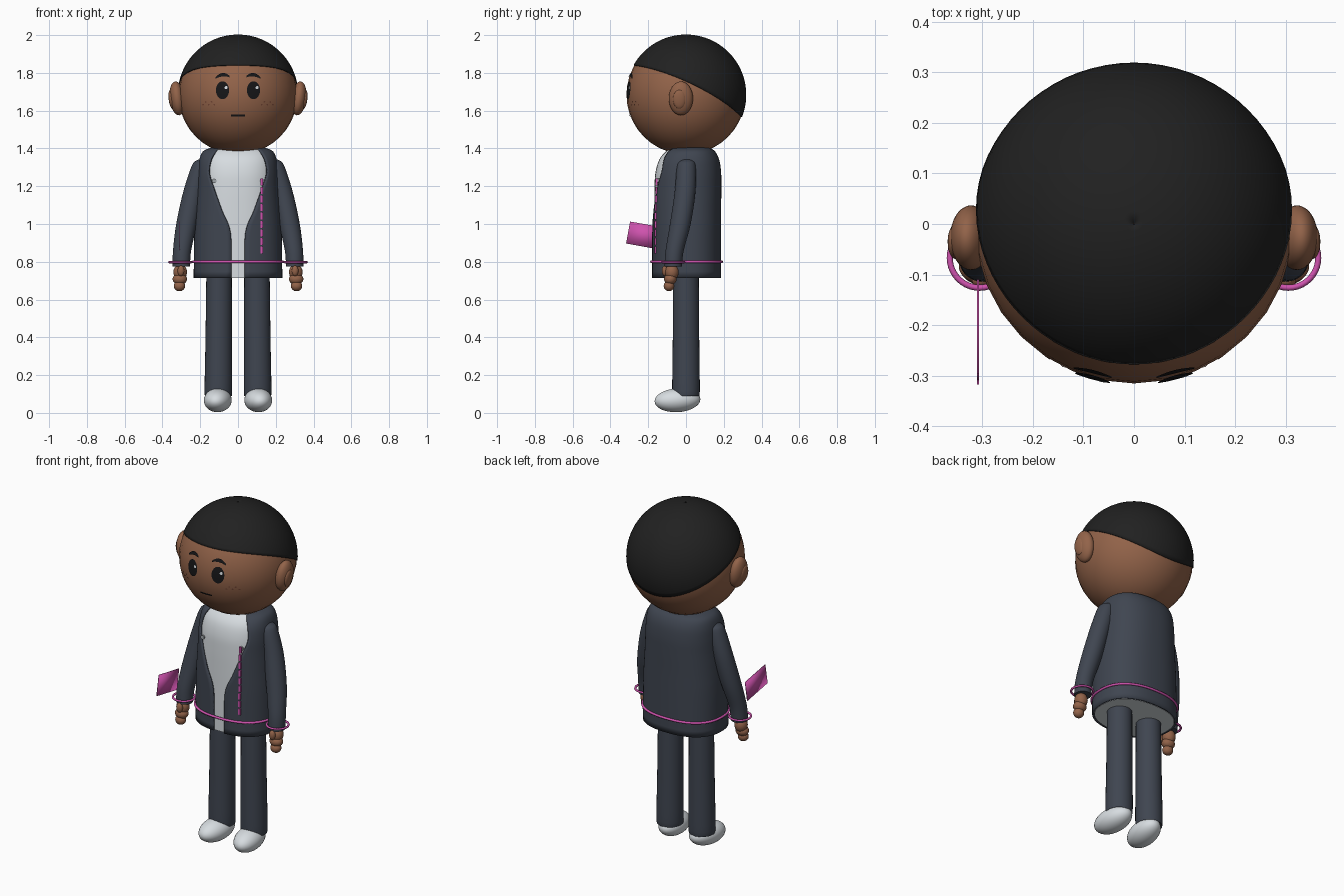
import bpy, bmesh, math
from mathutils import Vector

if "Cube" in bpy.data.objects:
    bpy.data.objects.remove(bpy.data.objects["Cube"])


def material(name, *rgb):
    m = bpy.data.materials.new(name)
    m.use_nodes = True
    m.diffuse_color = (*rgb, 1)
    m.node_tree.nodes["Principled BSDF"].inputs["Base Color"].default_value = (*rgb, 1)
    return m


SKIN = material("brown skin", .29, .125, .067)
FRECKLE = material("freckle brown", .17, .06, .035)
HAIR = material("black hair", .015, .015, .015)
INK = material("face black", .008, .008, .009)
CLOTH = material("charcoal cloth", .05, .06, .081)
WHITE = material("soft white", .68, .72, .75)
GREY = material("eyelet grey", .35, .38, .4)
PINK = material("pink trim", .62, .085, .42)

HEAD, R = Vector((0, 0, 1.684)), .315
SIDES = (("left", 1), ("right", -1))


def finish(ob, mat, angle=50):
    ob.data.materials.clear()
    ob.data.materials.append(mat)
    bpy.ops.object.select_all(action="DESELECT")
    ob.select_set(True)
    bpy.context.view_layer.objects.active = ob
    bpy.ops.object.shade_smooth_by_angle(angle=math.radians(angle))
    return ob


def grid(name, rows, mat, closed=False, caps=False):
    """Skin a list of equally long point rows."""
    bm = bmesh.new()
    vs = [[bm.verts.new(p) for p in row] for row in rows]
    n = len(rows[0])
    for a, b in zip(vs, vs[1:]):
        for j in range(n if closed else n - 1):
            k = (j + 1) % n
            bm.faces.new((a[j], a[k], b[k], b[j]))
    if caps:
        bm.faces.new(vs[0][::-1])
        bm.faces.new(vs[-1])
    me = bpy.data.meshes.new(name)
    bm.to_mesh(me)
    bm.free()
    ob = bpy.data.objects.new(name, me)
    bpy.context.collection.objects.link(ob)
    return finish(ob, mat)


def refine(rows, steps=5):
    """Smooth interpolation through profile rows."""
    out = []
    for i in range(len(rows) - 1):
        a, b = rows[max(i - 1, 0)], rows[i]
        c, d = rows[i + 1], rows[min(i + 2, len(rows) - 1)]
        for s in range(steps):
            t = s / steps
            out.append([q + .5 * t * (r - p + t * (2*p - 5*q + 4*r - w + t * (3*(q - r) + w - p)))
                        for p, q, r, w in zip(a, b, c, d)])
    return out + [list(rows[-1])]


def tube(name, rows, mat, n=28):
    """Upright limb from rows of centre x, centre y, z, radius."""
    turn = [math.tau * j / n for j in range(n)]
    return grid(name, [[(x + r * math.sin(a), y - r * math.cos(a), z) for a in turn]
                       for x, y, z, r in refine(rows)], mat, True, True)


def ball(name, loc, size, mat, rot=(0, 0, 0)):
    bpy.ops.mesh.primitive_uv_sphere_add(segments=32, ring_count=20, location=loc, rotation=rot)
    ob = bpy.context.object
    ob.name, ob.scale = name, size
    return finish(ob, mat)


# Head and ears
ball("head", HEAD, (R, R, R), SKIN)
for side, s in SIDES:
    ball(side + "_ear", (s * .322, -.027, 1.665), (.04, .064, .09), SKIN, (0, s * .12, 0))
    ball(side + "_inner_ear", (s * .353, -.035, 1.66), (.014, .034, .05), SKIN, (0, s * .12, 0))

# Hair cap with a hairline that drops toward the back
hair_rows = []
for i in range(25):
    row = []
    for j in range(72):
        az = math.tau * j / 72
        edge = math.radians(81.6 - 25.75 * math.cos(az) + 4.6 * math.cos(2 * az))
        polar = edge * max(1 - i / 24, .002)
        row.append(HEAD + .316 * Vector((math.sin(polar) * math.sin(az),
                                         -math.sin(polar) * math.cos(az), math.cos(polar))))
    hair_rows.append(row)
hair = grid("hair", hair_rows, HAIR, True)
shell = hair.modifiers.new("thickness", "SOLIDIFY")
shell.thickness, shell.offset = .006, 0


# Face details hug the head
def face_strip(name, points, mat, lift=.003):
    cols = []
    for k in range(-2, 3):
        col = []
        for x, z, h in points:
            zz = z + h * k / 2
            y = -math.sqrt((R + lift) ** 2 - x * x - (zz - HEAD.z) ** 2)
            col.append((x, y, zz))
        cols.append(col)
    return grid(name, cols, mat)


def face_disc(name, x, z, rx, rz, mat, lift=.003):
    turn = [math.pi * i / 16 for i in range(17)]
    return face_strip(name, [(x - rx * math.cos(a), z, rz * math.sin(a) + .0002) for a in turn],
                      mat, lift)


for side, s in SIDES:
    face_disc(side + "_eye", s * .082, 1.708, .035, .047, INK)
    face_disc(side + "_eye_glint", s * .082 + .019, 1.722, .008, .008, WHITE, .005)
    brow = [(s * (.082 + .038 * t), 1.79 - .014 * t * t - .004 * t, .009 - .005 * t * t)
            for t in [s * (i / 6 - 1) for i in range(13)]]
    face_strip(side + "_eyebrow", brow, INK, .006)
    for i in range(5):
        face_disc(f"{side}_freckle_{i}", s * (.125 + .015 * i), 1.632 + .014 * (i % 2),
                  .0045, .004, FRECKLE, .002)
face_strip("mouth", [(.037 * t / 5, 1.574, .005) for t in range(-5, 6)], INK)

# Jacket profile: z, half width, centre y, half depth, half opening
JACKET = refine([(.715, .235, .003, .183, .035), (.95, .232, .003, .183, .039),
                 (1.07, .225, .003, .183, .085), (1.185, .217, .004, .183, .128),
                 (1.27, .213, .006, .18, .155), (1.34, .205, .011, .165, .145),
                 (1.385, .185, .018, .135, .12), (1.405, .14, .02, .1, .1)])
P = .85


def section(row, start, n, inset=0):
    z, hx, cy, hy, _ = row
    pts = []
    for j in range(n + 1):
        a = start + (math.tau - 2 * start) * j / n
        sx, cx = math.sin(a), math.cos(a)
        pts.append((math.copysign(abs(sx) ** P, sx) * (hx - inset),
                    cy - math.copysign(abs(cx) ** P, cx) * (hy - inset), z))
    return pts


jacket = grid("jacket", [section(r, math.asin((r[4] / r[1]) ** (1 / P)), 56) for r in JACKET], CLOTH)
shell = jacket.modifiers.new("thickness", "SOLIDIFY")
shell.thickness, shell.offset = .01, -1
grid("shirt", [section(r, 0, 56, .012)[:-1] for r in JACKET], WHITE, True, True)


def front_y(x, z):
    _, hx, cy, hy, _ = min(JACKET, key=lambda r: abs(r[0] - z))
    a = math.asin((abs(x) / hx) ** (1 / P))
    return cy - hy * math.cos(a) ** P


# Pink hem cord
path = section((.8, .234, .003, .183, 0), 0, 64, -.003)[:-1]
curve = bpy.data.curves.new("hem_cord", "CURVE")
curve.dimensions, curve.bevel_depth, curve.bevel_resolution = "3D", .007, 2
spline = curve.splines.new("POLY")
spline.points.add(len(path) - 1)
for pt, co in zip(spline.points, path):
    pt.co = (*co, 1)
spline.use_cyclic_u = True
curve.materials.append(PINK)
bpy.context.collection.objects.link(bpy.data.objects.new("hem_cord", curve))

# Dashed stitching on the chest
for i in range(9):
    z = .862 + i * .045
    bpy.ops.mesh.primitive_cube_add(size=1, location=(.125, front_y(.125, z) - .002, z))
    dash = bpy.context.object
    dash.name, dash.scale = f"chest_stitch_{i}", (.013, .009, .036)
    finish(dash, PINK, 30)

# Sleeves, hands, wrist rings, legs, shoes and eyelets
for side, s in SIDES:
    tube(side + "_sleeve", [(s * .185, .005, 1.345, .008), (s * .188, .004, 1.335, .034),
                            (s * .196, .002, 1.305, .05), (s * .235, -.005, 1.17, .055),
                            (s * .272, -.03, 1.0, .055), (s * .296, -.06, .86, .048),
                            (s * .3, -.068, .775, .046)], CLOTH)
    ball(side + "_palm", (s * .306, -.075, .745), (.036, .036, .042), SKIN)
    ball(side + "_knuckles", (s * .308, -.083, .708), (.038, .033, .03), SKIN)
    ball(side + "_fingertips", (s * .31, -.09, .672), (.03, .028, .028), SKIN)
    ball(side + "_thumb", (s * .302, -.112, .752), (.018, .016, .028), SKIN)
    bpy.ops.mesh.primitive_torus_add(location=(s * .305, -.067, .798), major_radius=.059,
                                     minor_radius=.006, major_segments=40, minor_segments=8)
    bpy.context.object.name = side + "_wrist_ring"
    finish(bpy.context.object, PINK)
    tube(side + "_trouser_leg", [(s * .104, 0, .1, .066), (s * .104, 0, .115, .073),
                                 (s * .102, 0, .4, .07), (s * .1, 0, .78, .067)], CLOTH)
    ball(side + "_shoe", (s * .107, -.045, .067), (.073, .122, .063), WHITE, (.06, 0, s * .12))
    bpy.ops.mesh.primitive_cylinder_add(vertices=20, radius=.012, depth=.008, rotation=(math.pi / 2, 0, 0),
                                        location=(s * .126, front_y(.126, 1.228) + .006, 1.228))
    bpy.context.object.name = side + "_shirt_eyelet"
    finish(bpy.context.object, GREY, 30)

# Thin card held ahead of the right sleeve
card = [[(-.306, -.317, .897), (-.306, -.13, .863)], [(-.306, -.296, 1.013), (-.306, -.11, .98)]]
flag = grid("card", card, PINK)
flag.modifiers.new("thickness", "SOLIDIFY").thickness = .004
